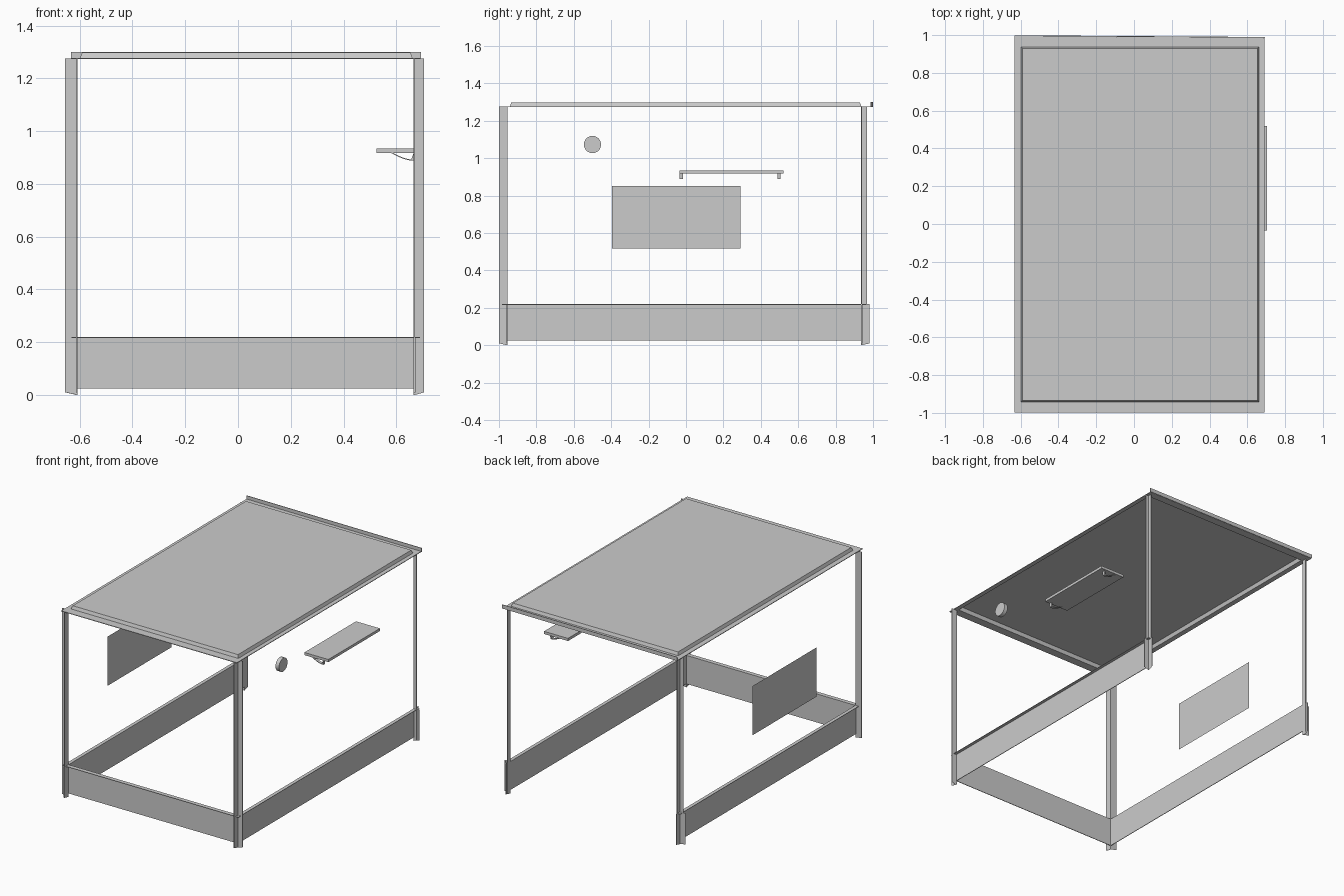
import bpy, bmesh, math
from mathutils import Matrix

if "Cube" in bpy.data.objects:
    bpy.data.objects.remove(bpy.data.objects["Cube"])


def finish(name, bm):
    bmesh.ops.recalc_face_normals(bm, faces=bm.faces)
    me = bpy.data.meshes.new(name)
    bm.to_mesh(me)
    bm.free()
    ob = bpy.data.objects.new(name, me)
    bpy.context.collection.objects.link(ob)
    return ob


def box(name, x, y, z, taper=0.0, open_bottom=False):
    """Box from ranges; taper insets the top rim."""
    bm = bmesh.new()
    bmesh.ops.create_cube(bm, size=1)
    if open_bottom:
        low = [f for f in bm.faces if f.normal.z < -0.5]
        bmesh.ops.delete(bm, geom=low, context='FACES_ONLY')
    for v in bm.verts:
        t = taper if v.co.z > 0 else 0
        px = x[1] - t if v.co.x > 0 else x[0] + t
        py = y[1] - t if v.co.y > 0 else y[0] + t
        v.co = (px, py, z[1] if v.co.z > 0 else z[0])
    return finish(name, bm)


def angle_post(name, x, y, sx, sy, wx, wy, z0, z1, t=0.004):
    """Open-ended L section, inner corner at x,y, legs running outward."""
    prof = [(0, 0), (wx, 0), (wx, t), (t, t), (t, wy), (0, wy)]
    bm = bmesh.new()
    rings = []
    for z in (z0, z1):
        ring = []
        for px, py in prof:
            # feet are cut at a slight slant
            dz = 0.01 * max(px / wx, py / wy) if z == z0 else 0
            ring.append(bm.verts.new((x + sx * px, y + sy * py, z + dz)))
        rings.append(ring)
    for i in range(6):
        j = (i + 1) % 6
        bm.faces.new((rings[0][i], rings[0][j], rings[1][j], rings[1][i]))
    return finish(name, bm)


# corner posts and their lower sleeves
XL, XR, YF, YB = -0.608, 0.666, -0.954, 0.936
for name, x, y, sx, sy, wx, wy, sw in (
        ("front_left", XL, YF, -1, -1, 0.047, 0.045, 0.024),
        ("front_right", XR, YF, 1, -1, 0.039, 0.045, 0.039),
        ("back_left", XL, YB, -1, 1, 0.03, 0.032, 0.047),
        ("back_right", XR, YB, 1, 1, 0.025, 0.032, 0.039)):
    angle_post(name + "_post", x, y, sx, sy, wx, wy, 0.0, 1.275)
    angle_post(name + "_sleeve", x + sx * 0.004, y + sy * 0.004, sx, sy,
               sw - 0.003, 0.041, 0.0, 0.22, 0.003)

# base skirts on three sides, each with an outward top flange (the back is open)
FX0, FX1, FY0, FY1 = -0.632, 0.69, -0.983, 0.965
FZ = (0.216, 0.219)
box("front_skirt", (XL, XR), (YF - 0.004, YF), (0.025, 0.219))
box("front_skirt_flange", (FX0, FX1), (FY0, YF), FZ)
box("left_skirt", (XL - 0.004, XL), (YF, YB), (0.025, 0.219))
box("left_skirt_flange", (FX0, XL), (FY0, FY1), FZ)
box("right_skirt", (XR, XR + 0.004), (YF, YB), (0.025, 0.219))
box("right_skirt_flange", (XR, FX1), (FY0, FY1), FZ)

# roof rim rails, raised roof tray and upright lip at the back
X0, X1, Y0, Y1 = -0.633, 0.69, -0.998, 0.986
Z = (1.273, 1.277)
box("left_roof_rail", (X0, -0.598), (Y0, Y1), Z)
box("right_roof_rail", (0.661, X1), (Y0, Y1), Z)
box("front_roof_rail", (-0.598, 0.661), (Y0, -0.941), Z)
rail = box("back_roof_rail", (X0, X1), (0.937, Y1), Z)
box("roof_tray", (-0.599, 0.662), (-0.942, 0.938), (1.276, 1.298), 0.008, True)
lip = box("back_roof_lip", (X0, 0.694), (0.986, 0.99), (1.274, 1.3))
for ob in (rail, lip):
    for v in ob.data.vertices:
        if v.co.x < 0 and v.co.y > 0.95:
            v.co.y += 0.009

# side shelf with two thin curved brackets
box("shelf", (0.525, 0.705), (-0.035, 0.52), (0.917, 0.935))
for k, y in enumerate((-0.035, 0.488)):
    arc = [(0.58 + 0.087 * a, 0.917 - 0.029 * math.sin(a * math.pi / 2))
           for a in (i / 8 for i in range(9))]
    prof = arc + [(0.67, 0.917), (0.666, 0.917)] + [(px, pz + 0.004) for px, pz in arc[-2::-1]]
    bm = bmesh.new()
    f = bm.faces.new([bm.verts.new((px, y, pz)) for px, pz in prof])
    ext = bmesh.ops.extrude_face_region(bm, geom=[f])["geom"]
    bmesh.ops.translate(bm, vec=(0, 0.018, 0),
                        verts=[e for e in ext if isinstance(e, bmesh.types.BMVert)])
    finish(f"shelf_bracket_{k}", bm)

# round vent on the right side
bm = bmesh.new()
bmesh.ops.create_cone(bm, cap_ends=True, segments=32, radius1=0.046, radius2=0.046, depth=0.026,
                      matrix=Matrix.Translation((0.678, -0.5, 1.073)) @ Matrix.Rotation(math.pi / 2, 4, 'Y'))
vent = finish("round_vent", bm)
bpy.context.view_layer.objects.active = vent
vent.select_set(True)
bpy.ops.object.shade_smooth_by_angle()

# flat panel on the left side
bm = bmesh.new()
bm.faces.new([bm.verts.new((-0.705, y, z)) for y, z in
              ((-0.396, 0.517), (0.292, 0.517), (0.292, 0.852), (-0.396, 0.852))])
finish("side_panel", bm)
